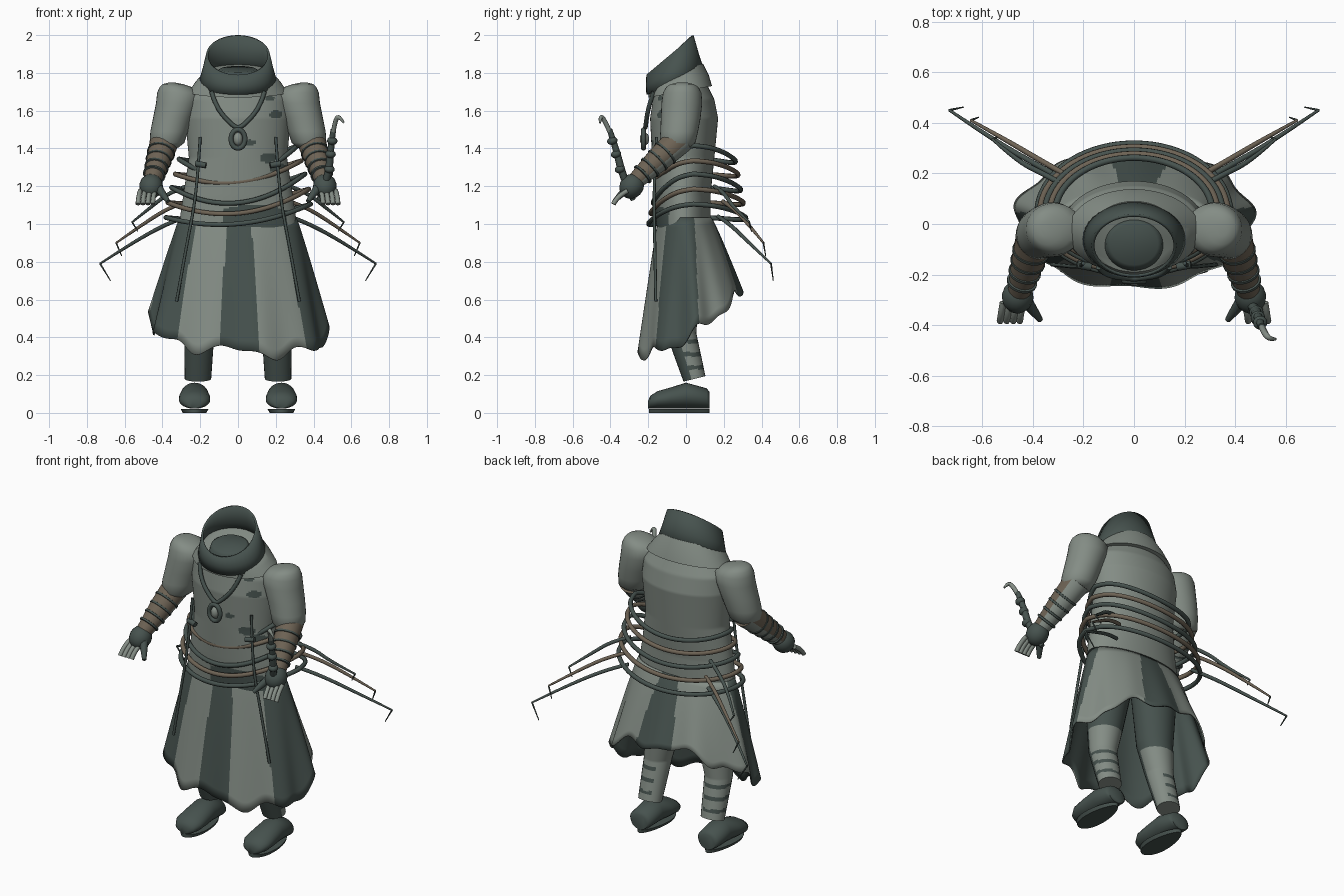
import bpy, bmesh, math
from math import sin, cos, pi, radians
from mathutils import Vector

cube = bpy.data.objects.get("Cube")
if cube:
    bpy.data.objects.remove(cube)


def material(name, rgb):
    m = bpy.data.materials.new(name)
    m.use_nodes = True
    m.diffuse_color = (*rgb, 1)
    m.node_tree.nodes["Principled BSDF"].inputs["Base Color"].default_value = (*rgb, 1)
    return m


GREY = material("ash grey", (0.23, 0.265, 0.235))
DARK = material("dark green grey", (0.062, 0.085, 0.077))
BROWN = material("leather brown", (0.155, 0.125, 0.09))


def lerp_table(table, t):
    """Interpolate rows of a table along its first column."""
    for a, b in zip(table, table[1:]):
        if t <= b[0]:
            k = max(0, (t - a[0]) / (b[0] - a[0]))
            return [p + (q - p) * k for p, q in zip(a, b)]
    return table[-1]


def finish(name, verts, faces, mats, rule=None, thick=0):
    me = bpy.data.meshes.new(name)
    me.from_pydata(verts, [], faces)
    bm = bmesh.new()
    bm.from_mesh(me)
    bmesh.ops.recalc_face_normals(bm, faces=bm.faces)
    bm.to_mesh(me)
    bm.free()
    ob = bpy.data.objects.new(name, me)
    bpy.context.collection.objects.link(ob)
    for m in mats:
        me.materials.append(m)
    if rule:
        for p in me.polygons:
            p.material_index = int(rule(p.center, p.normal))
    if thick:
        s = ob.modifiers.new("Thickness", "SOLIDIFY")
        s.thickness, s.material_offset = thick, 1
    bpy.ops.object.select_all(action="DESELECT")
    ob.select_set(True)
    bpy.context.view_layer.objects.active = ob
    bpy.ops.object.shade_smooth_by_angle(angle=radians(50))


def surface(name, n, rows, point, mats, caps=True, **kw):
    """Closed-ring surface: point(angle, v) with v from 0 to 1."""
    verts = [point(2 * pi * i / n, j / (rows - 1)) for j in range(rows) for i in range(n)]
    faces = [(j * n + i, j * n + (i + 1) % n, (j + 1) * n + (i + 1) % n, (j + 1) * n + i)
             for j in range(rows - 1) for i in range(n)]
    if caps:
        faces += [tuple(range(n))[::-1], tuple(range((rows - 1) * n, rows * n))]
    finish(name, verts, faces, mats, **kw)


def loft(name, rings, mats, n=24, rows=None, **kw):
    """Rings are (x, y, z, rx, ry, slope along y)."""
    table = [(i / (len(rings) - 1), *r) for i, r in enumerate(rings)]

    def point(a, v):
        _, x, y, z, rx, ry, slope = lerp_table(table, v)
        return (x + rx * cos(a), y + ry * sin(a), z + slope * ry * sin(a))
    surface(name, n, rows or len(rings), point, mats, **kw)


def limb(name, profile, start, end, mats, n=20, **kw):
    """Turned shape: profile of (fraction, radius) between two points."""
    start, axis = Vector(start), Vector(end) - Vector(start)
    q = axis.to_track_quat("Z", "Y")

    def point(a, v):
        f, r = profile[round(v * (len(profile) - 1))]
        return start + axis * f + q @ Vector((r * cos(a), r * sin(a), 0))
    surface(name, n, len(profile), point, mats, **kw)


def ball(r):
    return [(0.5 - 0.5 * cos(pi * i / 8), r * sin(pi * i / 8) + 0.001) for i in range(9)]


def tube(name, pts, r, mat, closed=False, taper=None, smooth=True):
    cu = bpy.data.curves.new(name, "CURVE")
    cu.dimensions, cu.bevel_depth, cu.bevel_resolution = "3D", r, 2
    cu.resolution_u, cu.use_fill_caps = 4, True
    sp = cu.splines.new("NURBS" if smooth else "POLY")
    sp.points.add(len(pts) - 1)
    for i, (p, c) in enumerate(zip(sp.points, pts)):
        p.co = (*c, 1)
        p.radius = taper[i] if taper else 1
    sp.use_cyclic_u = closed
    if smooth:
        sp.order_u, sp.use_endpoint_u = 3, True
    ob = bpy.data.objects.new(name, cu)
    bpy.context.collection.objects.link(ob)
    cu.materials.append(mat)


# Torso: height, half width, front depth, back depth
TORSO = [(0.98, 0.315, -0.155, 0.13), (1.15, 0.29, -0.168, 0.13), (1.35, 0.26, -0.18, 0.15),
         (1.56, 0.28, -0.19, 0.17), (1.66, 0.27, -0.175, 0.15), (1.74, 0.21, -0.16, 0.11)]
STAINS = [(0.065, 1.43, 0.028), (0.16, 1.35, 0.045), (0.21, 1.3, 0.045), (0.2, 1.58, 0.035),
          (0.17, 1.665, 0.025)]


def torso_point(a, v):
    z, rx, yf, yb = lerp_table(TORSO, 0.98 + 0.76 * v)
    return (rx * cos(a), (yf + yb) / 2 + (yb - yf) / 2 * sin(a), z)


def stained(c, n):
    belly = c.z < 1.1 - 0.8 * (c.x - 0.08) ** 2 and -0.08 < c.x < 0.26
    spot = any(math.hypot(c.x - x, (c.z - z) * 1.7) < r for x, z, r in STAINS)
    return c.y < -0.03 and (belly or spot)


surface("robe_torso", 120, 90, torso_point, [GREY, DARK], rule=stained)


# Skirt with a ragged slanting hem and dark panels
def skirt_point(a, v):
    t = (1 + sin(a)) / 2
    hem = 0.325 + 0.33 * t ** 1.5 + 0.024 * sin(7 * a + 0.4) + 0.014 * sin(13 * a) - 0.035 * cos(a)
    drop = 1 - v
    fold = 1 + 0.035 * drop * sin(9 * a + 0.6)
    k = drop ** 0.9
    return ((0.31 + 0.16 * k) * cos(a) * fold,
            -0.005 + 0.025 * k + (0.14 + 0.135 * k) * sin(a) * fold, 1.035 + (hem - 1.035) * drop)


def panel(c, n):
    a = math.degrees(math.atan2((c.y - 0.01) * 1.75, c.x)) % 360
    return any(lo < a < hi for lo, hi in ((258, 284), (320, 361), (-1, 12), (72, 102), (172, 224)))


surface("robe_skirt", 240, 14, skirt_point, [GREY, DARK], caps=False, rule=panel, thick=0.008)

# Mantle, hood collar and neck
loft("mantle", [(0, -0.03, 1.70, 0.262, 0.168, 0.18), (0, -0.04, 1.75, 0.225, 0.16, 0.25),
                (0, -0.05, 1.80, 0.18, 0.14, 0.35)], [GREY], n=40)
loft("collar", [(0, -0.055, 1.745, 0.21, 0.155, 0.39), (0, -0.07, 1.81, 0.19, 0.142, 0.55),
                (0, -0.085, 1.895, 0.168, 0.125, 0.84)],
     [DARK], n=40, caps=False, thick=0.012)
loft("neck", [(0, -0.08, 1.77, 0.12, 0.105, 0.2), (0, -0.08, 1.81, 0.11, 0.095, 0.2),
              (0, -0.08, 1.82, 0.095, 0.082, 0.2)], [DARK], n=32)

for side, s in (("left", 1), ("right", -1)):
    # Puffed sleeves
    loft(side + "_sleeve", [(s * x, y, z, rx, ry, 0) for x, y, z, rx, ry in (
        (0.35, -0.02, 1.748, 0.02, 0.03), (0.345, -0.02, 1.74, 0.055, 0.062),
        (0.33, -0.02, 1.725, 0.085, 0.085), (0.316, -0.02, 1.695, 0.112, 0.102),
        (0.322, -0.022, 1.64, 0.112, 0.108), (0.345, -0.028, 1.56, 0.105, 0.105),
        (0.364, -0.036, 1.49, 0.1, 0.1), (0.376, -0.045, 1.43, 0.092, 0.095),
        (0.38, -0.05, 1.405, 0.065, 0.07))], [GREY], n=32)
    # Forearm with leather on top, thin wraps, and a hand
    elbow, wrist = Vector((s * 0.385, -0.03, 1.45)), Vector((s * 0.455, -0.27, 1.225))
    limb(side + "_forearm", [(0, 0.078), (0.5, 0.066), (1, 0.045)], elbow, wrist, [BROWN, GREY],
         rule=lambda c, n: n.z < -0.25)
    for i, f in enumerate((0.3, 0.47, 0.64, 0.8)):
        r = 0.083 - 0.028 * f
        limb(f"{side}_arm_wrap_{i}", [(0, r - 0.014), (0.2, r), (0.8, r), (1, r - 0.014)],
             elbow.lerp(wrist, f), elbow.lerp(wrist, f + 0.055), [DARK])
    limb(side + "_glove", ball(0.062), (s * 0.455, -0.24, 1.25), (s * 0.465, -0.335, 1.15), [DARK])
    for i in range(4):
        x = 0.44 + 0.026 * i
        tube(f"{side}_finger_{i}", [(s * x, -0.31, 1.175), (s * (x + 0.008), -0.36, 1.15),
             (s * (x + 0.012), -0.385, 1.105)], 0.013, GREY)
    tube(side + "_thumb", [(s * 0.43, -0.30, 1.2), (s * 0.4, -0.34, 1.16), (s * 0.37, -0.38, 1.12)],
         0.016, DARK, taper=(1.6, 1.3, 0.7))

    # Legs with dark fronts, dark thighs and back straps
    def leg_rule(c, n):
        strap = any(abs(c.z - h) < 0.011 for h in (0.24, 0.31, 0.38)) and n.x * s > -0.5
        return n.y < -0.15 or strap or c.z > 0.55
    loft(side + "_leg", [(s * 0.15, -0.01, 0.95, 0.14, 0.12, 0), (s * 0.18, -0.035, 0.6, 0.105, 0.1, 0),
                         (s * 0.205, -0.025, 0.42, 0.08, 0.08, 0), (s * 0.212, 0.045, 0.18, 0.07, 0.058, 0.25)],
         [GREY, DARK], rows=91, rule=leg_rule)

    # Boot and separate sole
    foot = [(0.125, 0.11, 0.055), (0.11, 0.13, 0.072), (0.0, 0.16, 0.075), (-0.08, 0.135, 0.083),
            (-0.15, 0.115, 0.083), (-0.19, 0.09, 0.06), (-0.2, 0.065, 0.025)]

    def boot_point(a, v):
        y, top, w = foot[round(v * 6)]
        return (s * 0.23 + w * cos(a), y, (top + 0.022) / 2 + (top - 0.022) / 2 * sin(a))
    surface(side + "_boot", 24, 7, boot_point, [DARK])

    def sole_point(a, v):
        w = (0.072 - 0.014 * sin(a)) * (0.85 + 0.15 * v)
        return (s * 0.23 + w * cos(a), -0.035 + 0.16 * sin(a), 0.02 * v)
    surface(side + "_sole", 28, 2, sole_point, [DARK])

    # Hanging cords and buckles
    tube(side + "_hanging_cord", [(s * x, y, z) for x, y, z in (
        (0.2, -0.155, 1.46), (0.21, -0.165, 1.3), (0.23, -0.17, 1.1), (0.27, -0.165, 0.9),
        (0.325, -0.16, 0.59))], 0.008, DARK)
    tube(side + "_buckle", [(s * 0.17, -0.17, 1.31), (s * 0.225, -0.16, 1.32)], 0.016, DARK, smooth=False)

    # Long barbed strands sweeping out behind
    for i, (x, y, z, dx, dz) in enumerate(((0.73, 0.45, 0.79, 0.055, 0.09), (0.645, 0.41, 0.9, 0.03, 0.07),
                                           (0.56, 0.335, 1.01, 0.03, 0.05))):
        off = (0, 0.025, -0.02)[i]
        tube(f"{side}_strand_{i}", [(s * 0.27, 0.17 + off, 1.04 + 0.08 * i),
             (s * 0.36, 0.22 + off, 1.01 + 0.08 * i),
             (s * (x + 0.36) / 2, (y + 0.2) / 2 + off, (z + 1.03 + 0.07 * i) / 2), (s * x, y, z)],
             0.011, BROWN if i == 1 else DARK, taper=(1, 1, 0.9, 0.5))
        tube(f"{side}_barb_{i}", [(s * x, y, z), (s * (x - dx), y + 0.012, z - dz)], 0.005, DARK,
             taper=(1, 0.5), smooth=False)

# Hoops wound about the waist: front height, side height, back height, half width
HOOPS = [(1.0, 1.07, 1.03, 0.385), (1.055, 1.15, 1.11, 0.375), (1.11, 1.23, 1.18, 0.355),
         (1.22, 1.3, 1.26, 0.335), (1.25, 1.38, 1.33, 0.315)]
for i, (zf, zs, zb, w) in enumerate(HOOPS):
    pts = []
    for k in range(24):
        a = 2 * pi * k / 24
        t = sin(a)
        z = zs + ((zb if t > 0 else zf) - zs) * t * t
        depth = 0.28 - 0.014 * i if t > 0 else 0.24 - 0.012 * i
        pts.append((w * cos(a), 0.04 + depth * t, z + 0.035 * cos(a)))
    tube(f"waist_hoop_{i}", pts, 0.013, BROWN if i % 2 else DARK, closed=True)

# Pendant on a cord
tube("pendant_cord", [(-0.14, -0.17, 1.70), (-0.12, -0.2, 1.62), (-0.02, -0.215, 1.51),
                      (0.02, -0.215, 1.51), (0.12, -0.2, 1.62), (0.14, -0.17, 1.70)], 0.012, DARK)
tube("pendant_ring", [(0.038 * cos(k * pi / 8), -0.225, 1.45 + 0.05 * sin(k * pi / 8)) for k in range(16)],
     0.013, DARK, closed=True)
limb("pendant_stone", ball(0.024), (0, -0.22, 1.415), (0, -0.22, 1.485), [GREY])

# Hooked wand in the left hand
tube("wand", [(0.43, -0.28, 1.13), (0.48, -0.335, 1.25), (0.49, -0.37, 1.4), (0.505, -0.405, 1.5)],
     0.018, DARK, taper=(0.8, 1.2, 1, 0.8))
tube("wand_hook", [(0.505, -0.405, 1.49), (0.515, -0.43, 1.55), (0.535, -0.455, 1.575), (0.56, -0.455, 1.535)],
     0.013, GREY, taper=(1, 1, 0.9, 0.4))
for i, (x, y, z) in enumerate(((0.482, -0.345, 1.29), (0.488, -0.365, 1.37), (0.497, -0.385, 1.44))):
    limb(f"wand_knot_{i}", ball(0.027), (x, y, z - 0.02), (x + 0.004, y - 0.01, z + 0.02), [DARK])
